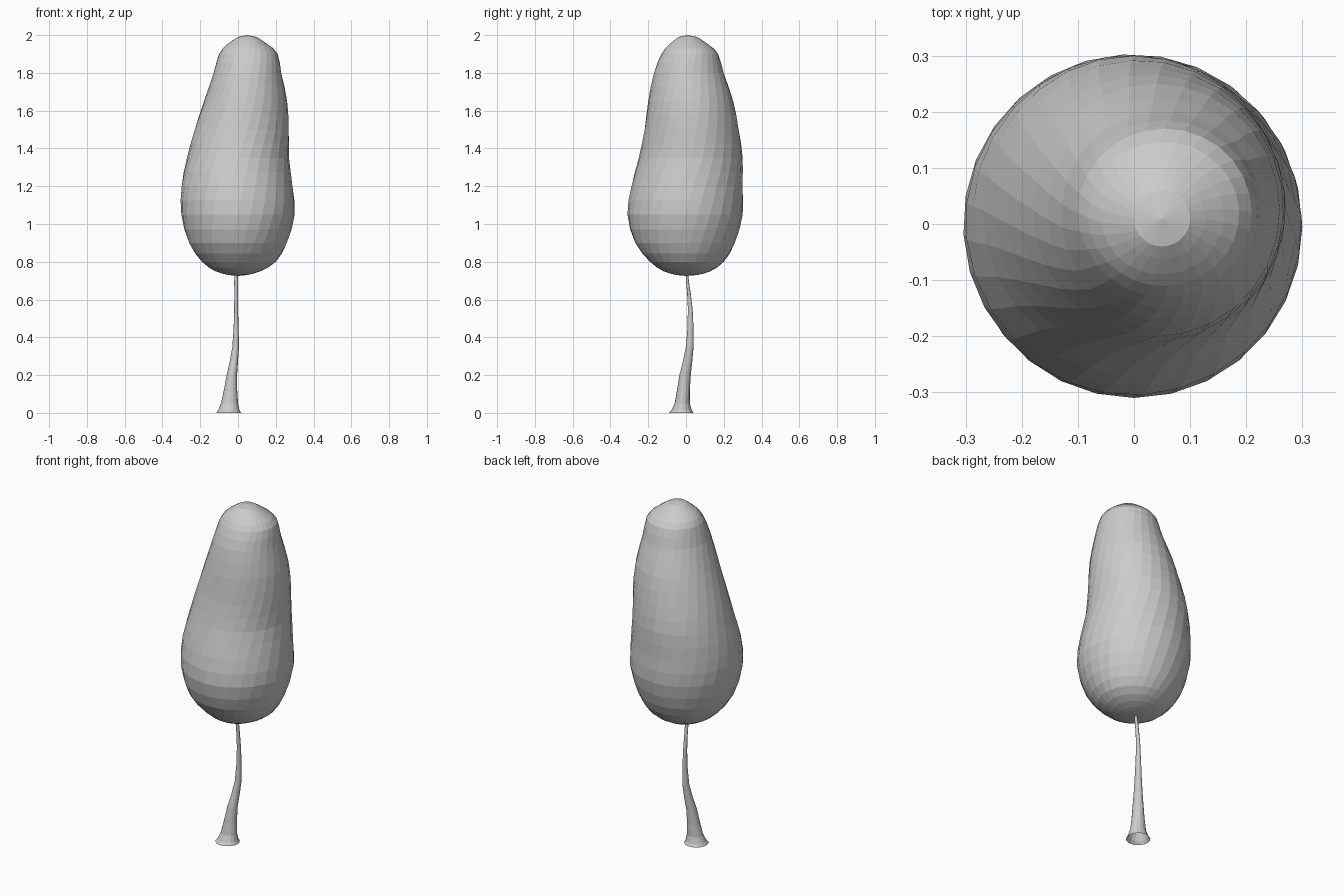
import bpy
import bmesh
import math

default_cube = bpy.data.objects.get("Cube")
if default_cube:
    bpy.data.objects.remove(default_cube, do_unlink=True)


def make_material(name, colour):
    material = bpy.data.materials.new(name)
    material.use_nodes = True
    material.diffuse_color = colour
    material.node_tree.nodes["Principled BSDF"].inputs["Base Color"].default_value = colour
    return material


def catmull_rom(before, start, end, after, t):
    """Smoothly blend between two neighbouring profile rows."""
    return [0.5 * (2 * b + (c - a) * t + (2 * a - 5 * b + 4 * c - d) * t * t
                   + (3 * b - a - 3 * c + d) * t ** 3)
            for a, b, c, d in zip(before, start, end, after)]


def refine(rows, steps):
    """Insert smooth in-between rows along a profile."""
    padded = [rows[0]] + rows + [rows[-1]]
    result = []
    for i in range(len(rows) - 1):
        for step in range(steps):
            result.append(catmull_rom(*padded[i:i + 4], step / steps))
    result.append(rows[-1])
    return result


def loft(name, rows, sides, material, twist=0.0, poles=None):
    """Skin oval rings given as height, x min, x max, y min, y max."""
    bm = bmesh.new()
    rings = []
    for index, (z, x_min, x_max, y_min, y_max) in enumerate(rows):
        ring = []
        for side in range(sides):
            angle = math.tau * (side + twist * index) / sides
            x = (x_min + x_max) / 2 + (x_max - x_min) / 2 * math.cos(angle)
            y = (y_min + y_max) / 2 + (y_max - y_min) / 2 * math.sin(angle)
            ring.append(bm.verts.new((x, y, z)))
        rings.append(ring)
    for lower, upper in zip(rings, rings[1:]):
        for i in range(sides):
            j = (i + 1) % sides
            bm.faces.new((lower[i], lower[j], upper[j], upper[i]))
    # Close the ends with fans where a pole is given
    if poles:
        bottom, top = (bm.verts.new(point) for point in poles)
        for i in range(sides):
            j = (i + 1) % sides
            bm.faces.new((bottom, rings[0][j], rings[0][i]))
            bm.faces.new((top, rings[-1][i], rings[-1][j]))
    mesh = bpy.data.meshes.new(name)
    bm.to_mesh(mesh)
    bm.free()
    mesh.materials.append(material)
    part = bpy.data.objects.new(name, mesh)
    bpy.context.scene.collection.objects.link(part)
    return part


grey = make_material("plain grey", (0.6, 0.6, 0.6, 1.0))

# Foliage: a leaning pear-shaped crown with a rounded tip
crown_rows = [
    (0.73, -0.05, 0.05, -0.05, 0.06),
    (0.75, -0.12, 0.12, -0.12, 0.13),
    (0.8, -0.19, 0.2, -0.19, 0.2),
    (0.9, -0.26, 0.26, -0.27, 0.26),
    (1.05, -0.3, 0.3, -0.31, 0.3),
    (1.2, -0.3, 0.29, -0.29, 0.3),
    (1.35, -0.27, 0.27, -0.25, 0.3),
    (1.5, -0.23, 0.27, -0.22, 0.28),
    (1.65, -0.18, 0.26, -0.2, 0.25),
    (1.8, -0.13, 0.23, -0.17, 0.2),
    (1.9, -0.1, 0.21, -0.13, 0.17),
    (1.95, -0.06, 0.16, -0.09, 0.12),
    (1.99, 0.0, 0.1, -0.04, 0.06),
]
loft("foliage", refine(crown_rows, 2), 28, grey, twist=0.25,
     poles=((0, 0, 0.725), (0.05, 0.01, 2)))

# Trunk: a thin bent stem with an open flared foot
trunk_rows = [
    (0, -0.115, 0.015, -0.09, 0.04),
    (0.05, -0.09, 0, -0.06, 0.02),
    (0.2, -0.06, -0.005, -0.035, 0.025),
    (0.35, -0.03, 0.005, 0, 0.04),
    (0.55, -0.02, 0, 0.01, 0.035),
    (0.7, -0.02, 0, 0, 0.015),
    (0.78, -0.015, 0, -0.005, 0.01),
]
loft("trunk", refine(trunk_rows, 2), 16, grey)
